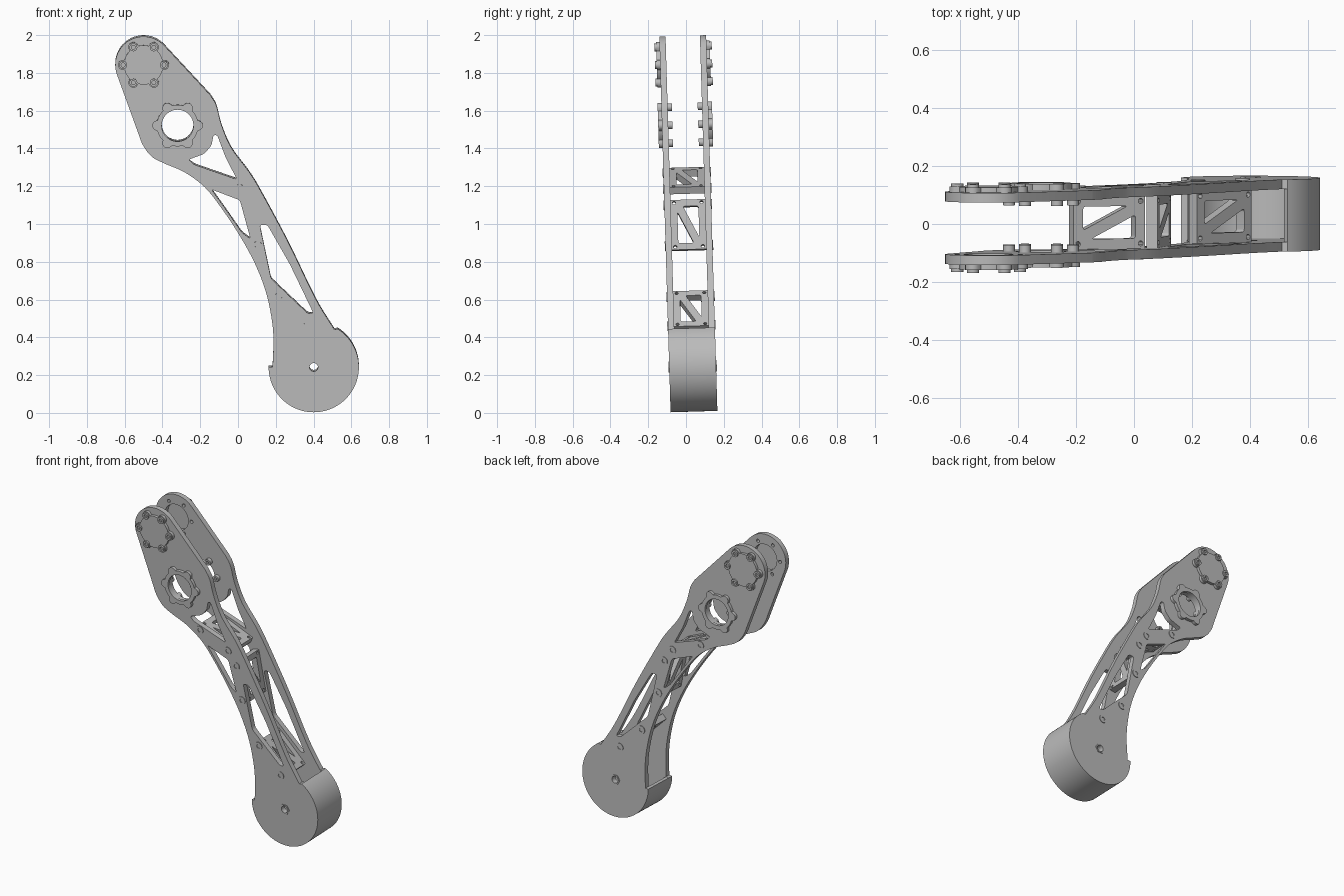
import bpy, bmesh
from math import sin, cos, pi, radians, sqrt
from mathutils import Matrix, Vector

cube = bpy.data.objects.get("Cube")
if cube:
    bpy.data.objects.remove(cube)

grey = bpy.data.materials.new("machined_grey")
grey.use_nodes = True
colour = (0.5, 0.5, 0.5, 1)
grey.diffuse_color = colour
grey.node_tree.nodes["Principled BSDF"].inputs["Base Color"].default_value = colour

# The whole arm leans slightly towards the front
LEAN = Matrix.Translation((0, 0.0425, 0)) @ Matrix.Rotation(0.03, 4, 'X')
INNER, OUTER = 0.091, 0.124
HUB, RING, CAP = (0.401, 0.246), (-0.32, 1.526), (-0.5, 1.847)


def arc(c, r, a0=0, a1=360, n=48):
    """Points on an arc; a full circle leaves out the repeated last point."""
    steps = n if a1 - a0 == 360 else n + 1
    angles = [radians(a0 + (a1 - a0) * i / n) for i in range(steps)]
    return [(c[0] + r * cos(a), c[1] + r * sin(a)) for a in angles]


def smooth(points, n=5):
    """Smooth curve passing through the points."""
    p = [Vector(q) for q in points]
    p = [2 * p[0] - p[1]] + p + [2 * p[-1] - p[-2]]
    out = []
    for a, b, c, d in zip(p, p[1:], p[2:], p[3:]):
        for i in range(n):
            t = i / n
            out.append(tuple(0.5 * (2 * b + (c - a) * t + (2 * a - 5 * b + 4 * c - d) * t * t
                                    + (3 * b - a - 3 * c + d) * t ** 3)))
    return out + [tuple(points[-1])]


def rounded(points, r=0.015, n=5):
    """Polygon with rounded corners."""
    out = []
    for i, q in enumerate(points):
        b = Vector(q)
        to_a, to_c = Vector(points[i - 1]) - b, Vector(points[(i + 1) % len(points)]) - b
        a = b + to_a.normalized() * min(r, to_a.length * 0.45)
        c = b + to_c.normalized() * min(r, to_c.length * 0.45)
        for k in range(n + 1):
            t = k / n
            out.append(tuple(a * (1 - t) ** 2 + b * 2 * t * (1 - t) + c * t * t))
    return out


def lobed(c, body, reach, lobe, n=120):
    """Disc outline with six round lobes."""
    out = []
    for i in range(n):
        a = 2 * pi * i / n
        d = (a + pi / 6) % (pi / 3) - pi / 6
        under = lobe ** 2 - (reach * sin(d)) ** 2
        r = max(body, reach * cos(d) + sqrt(under)) if under > 0 else body
        out.append((c[0] + r * cos(a), c[1] + r * sin(a)))
    return out


def heads(centres, r, socket):
    """Round screw heads with hexagonal sockets."""
    loops = []
    for c in centres:
        loops += [arc(c, r, n=20), arc(c, socket, n=6)]
    return loops


def extrude(name, loops, thickness, matrix):
    """Fill the loops, holes included, and give them thickness."""
    curve = bpy.data.curves.new(name, 'CURVE')
    curve.dimensions, curve.fill_mode, curve.extrude = '2D', 'BOTH', thickness / 2
    for loop in loops:
        s = curve.splines.new('POLY')
        s.points.add(len(loop) - 1)
        for point, (x, y) in zip(s.points, loop):
            point.co = (x, y, 0, 1)
        s.use_cyclic_u = True
    temp = bpy.data.objects.new(name + "_curve", curve)
    bpy.context.collection.objects.link(temp)
    bpy.context.view_layer.update()
    mesh = bpy.data.meshes.new_from_object(
        temp.evaluated_get(bpy.context.evaluated_depsgraph_get()))
    bpy.data.objects.remove(temp)
    bm = bmesh.new()
    bm.from_mesh(mesh)
    bmesh.ops.remove_doubles(bm, verts=bm.verts, dist=0.0001)
    bm.transform(LEAN @ matrix)
    bmesh.ops.recalc_face_normals(bm, faces=bm.faces)
    bm.to_mesh(mesh)
    bm.free()
    mesh.name = name
    mesh.materials.clear()
    mesh.materials.append(grey)
    ob = bpy.data.objects.new(name, mesh)
    bpy.context.collection.objects.link(ob)
    bpy.ops.object.select_all(action='DESELECT')
    ob.select_set(True)
    bpy.context.view_layer.objects.active = ob
    bpy.ops.object.shade_smooth_by_angle(angle=radians(30))


def slab(name, loops, y0, y1):
    place = Matrix.Translation((0, (y0 + y1) / 2, 0)) @ Matrix.Rotation(pi / 2, 4, 'X')
    extrude(name, loops, abs(y1 - y0), place)


# Side plate outline: tip arc, rear edge, hub disc, front edge
outline = arc(CAP, 0.15, 42, 199, 28)
outline += smooth([(-0.53, 1.49), (-0.505, 1.425), (-0.458, 1.362), (-0.39, 1.325), (-0.283, 1.278),
                   (-0.177, 1.2), (-0.087, 1.087), (0.008, 0.944), (0.087, 0.8), (0.145, 0.653),
                   (0.177, 0.51), (0.188, 0.39), (0.183, 0.248)])
outline += arc(HUB, 0.239, 180, 418, 64)
outline += smooth([(0.51, 0.445), (0.41, 0.61), (0.267, 0.905), (0.124, 1.172), (0.06, 1.278),
                   (-0.034, 1.405), (-0.087, 1.527), (-0.114, 1.63), (-0.145, 1.685)])

# Lightening windows in the side plates
windows = [
    rounded([(-0.262, 1.345), (-0.18, 1.375), (-0.14, 1.42), (-0.13, 1.475),
             (-0.11, 1.475), (-0.065, 1.355), (-0.005, 1.24), (-0.235, 1.32)]),
    rounded([(-0.14, 1.187), (0.01, 1.13), (0.066, 0.925), (0.02, 0.96), (-0.06, 1.075)]),
    rounded([(0.115, 1.0), (0.155, 1.0), (0.275, 0.79), (0.4, 0.53), (0.37, 0.53), (0.175, 0.715)]),
]

cap_spots = arc(CAP, 0.108, n=6)
ring_spots = arc(RING, 0.11, n=6)
panel_ends = [((-0.193, 1.273), (0.008, 1.188)),
              ((0.066, 1.103), (0.103, 0.886)),
              ((0.22, 0.616), (0.373, 0.463))]
panel_spots = [p for pair in panel_ends for p in pair]

plate_loops = [outline, arc(CAP, 0.085), arc(RING, 0.089), arc(HUB, 0.022, n=24)] + windows
plate_loops += [arc(c, 0.011, n=12) for c in cap_spots]

for side, s in (("front", -1), ("back", 1)):
    slab(side + "_side_plate", plate_loops, s * INNER, s * OUTER)
    slab(side + "_end_cap", [lobed(CAP, 0.104, 0.108, 0.027)], s * OUTER, s * (OUTER + 0.018))
    slab(side + "_end_cap_screws", heads(cap_spots, 0.021, 0.011),
         s * (OUTER + 0.018), s * (OUTER + 0.028))
    slab(side + "_bearing_ring", [lobed(RING, 0.11, 0.108, 0.026), arc(RING, 0.084)],
         s * OUTER, s * (OUTER + 0.02))
    slab(side + "_bearing_screws", heads(ring_spots, 0.02, 0.01), s * (INNER - 0.023), s * INNER)
    slab(side + "_panel_screws", heads(panel_spots, 0.026, 0.013), s * OUTER, s * (OUTER + 0.004))
    slab(side + "_hub_nut", [arc(HUB, 0.034, n=6), arc(HUB, 0.022, n=24)],
         s * OUTER, s * (OUTER + 0.004))

# Open hub wall between the plates
slab("hub_wall", [arc(HUB, 0.239, 180, 418, 64) + arc(HUB, 0.216, 180, 418, 64)[::-1]], -INNER, INNER)

# Cross panels with a diagonal brace
for number, (p, q) in enumerate(panel_ends, 1):
    a, b = Vector((p[0], 0, p[1])), Vector((q[0], 0, q[1]))
    u, v, mid = (b - a).normalized(), Vector((0, 1, 0)), (a + b) / 2
    w = u.cross(v)
    place = Matrix((u, v, w)).transposed().to_4x4()
    place.translation = mid
    h = (b - a).length / 2 + 0.024
    k, m, gap = h - 0.035, INNER - 0.035, 0.03
    frame = [(-h, -INNER), (h, -INNER), (h, INNER), (-h, INNER)]
    lower = rounded([(-k + gap, -m), (k, -m), (k, m - gap)], 0.012)
    upper = [(-x, -y) for x, y in lower]
    corners = [arc((i * (h - 0.016), j * (INNER - 0.018)), 0.009, n=12)
               for i in (-1, 1) for j in (-1, 1)]
    extrude("cross_panel_%d" % number, [frame, lower, upper] + corners, 0.04, place)
